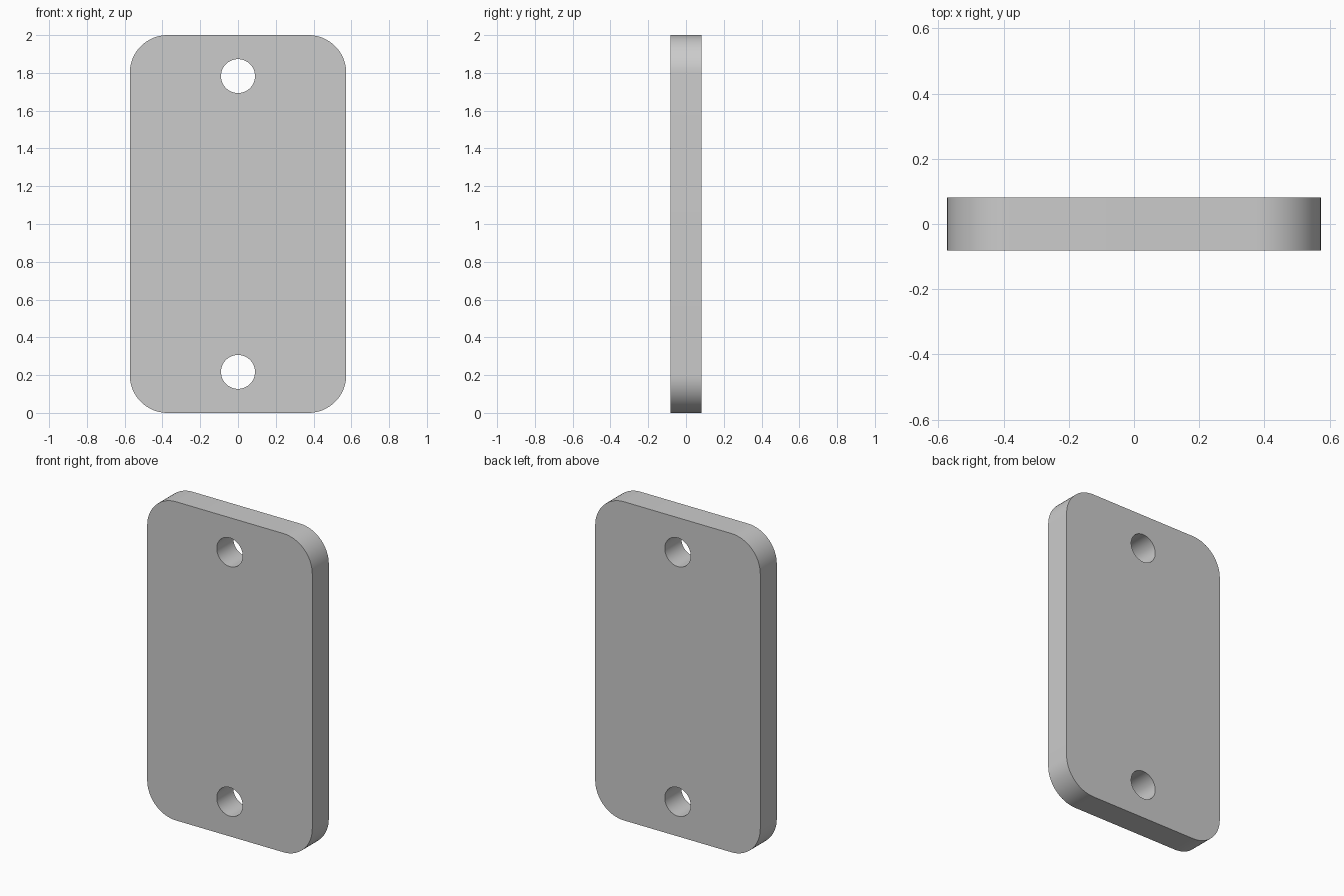
import bpy, bmesh
from math import sin, cos, pi, radians

if "Cube" in bpy.data.objects:
    bpy.data.objects.remove(bpy.data.objects["Cube"])

HALF_W, HEIGHT, HALF_T = 0.573, 2.0, 0.082
CORNER_R, HOLE_R, HOLE_INSET = 0.2, 0.09, 0.217


def arc(cx, cz, r, start, end, steps):
    angles = [start + (end - start) * i / steps for i in range(steps + 1)]
    return [(cx + r * cos(a), cz + r * sin(a)) for a in angles]


def add_loop(curve, points):
    spline = curve.splines.new('POLY')
    spline.points.add(len(points) - 1)
    for p, (x, z) in zip(spline.points, points):
        p.co = (x, z, 0, 1)
    spline.use_cyclic_u = True


curve = bpy.data.curves.new("plate_profile", 'CURVE')
curve.dimensions = '2D'
curve.fill_mode = 'BOTH'
curve.extrude = HALF_T

# Rounded rectangular outline
outline = []
dx, lo, hi = HALF_W - CORNER_R, CORNER_R, HEIGHT - CORNER_R
for i, (cx, cz) in enumerate([(dx, hi), (-dx, hi), (-dx, lo), (dx, lo)]):
    outline += arc(cx, cz, CORNER_R, i * pi / 2, (i + 1) * pi / 2, 16)
add_loop(curve, outline)

# Two through holes
for z in (HOLE_INSET, HEIGHT - HOLE_INSET):
    add_loop(curve, arc(0, z, HOLE_R, 0, 2 * pi, 48)[:-1])

# Turn the extruded profile into an upright mesh plate
profile = bpy.data.objects.new("plate_profile", curve)
bpy.context.collection.objects.link(profile)
bpy.context.view_layer.update()
mesh = bpy.data.meshes.new_from_object(
    profile.evaluated_get(bpy.context.evaluated_depsgraph_get()))
bpy.data.objects.remove(profile)

bm = bmesh.new()
bm.from_mesh(mesh)
bmesh.ops.remove_doubles(bm, verts=bm.verts, dist=1e-4)
for v in bm.verts:
    x, z, d = v.co
    v.co = (x, -d, z)
bmesh.ops.recalc_face_normals(bm, faces=bm.faces)
bm.to_mesh(mesh)
bm.free()

plate = bpy.data.objects.new("mounting_plate", mesh)
bpy.context.collection.objects.link(plate)
bpy.context.view_layer.objects.active = plate
plate.select_set(True)
bpy.ops.object.shade_smooth_by_angle(angle=radians(30))
